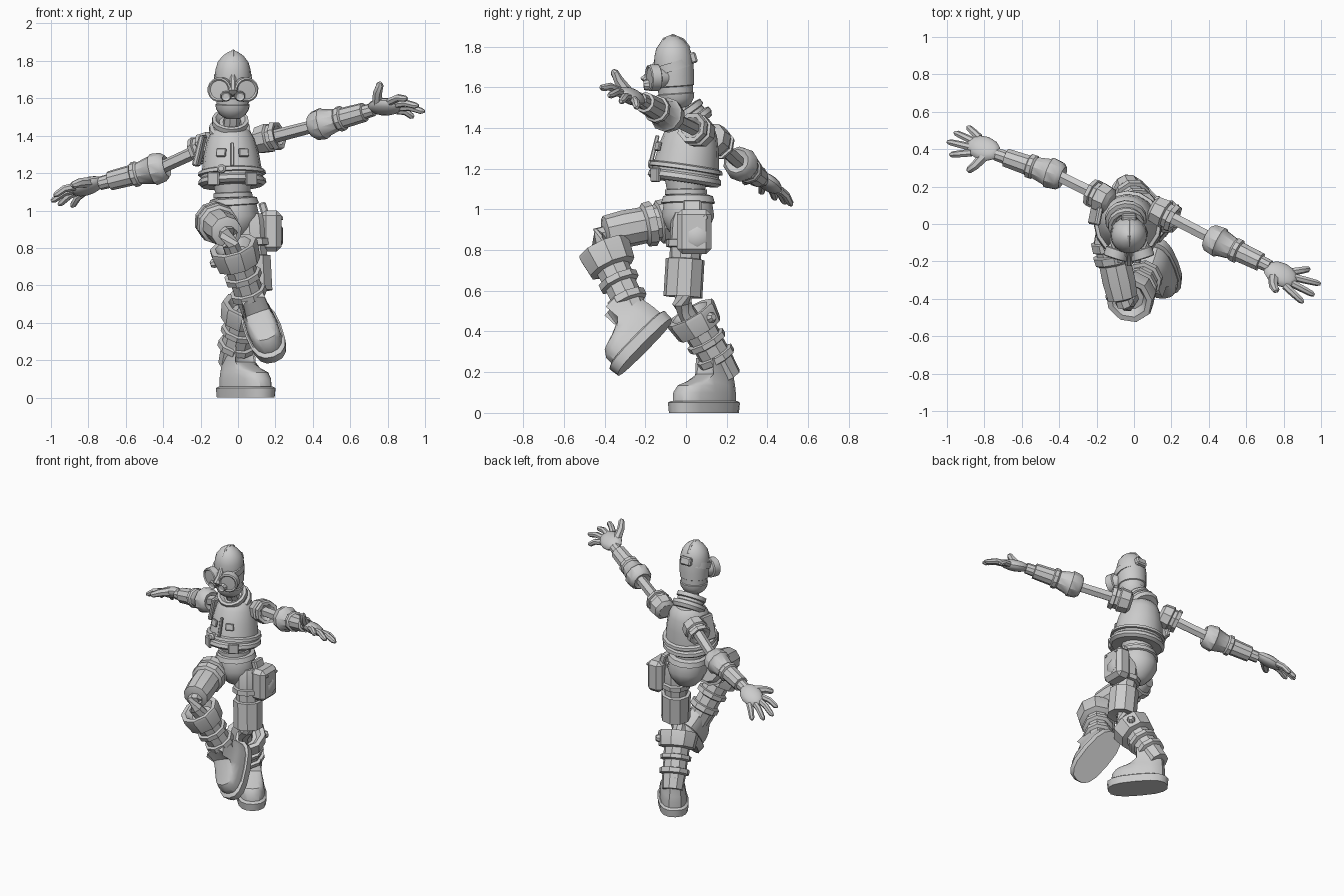
import bpy, bmesh, math
from mathutils import Vector, Matrix

cube = bpy.data.objects.get("Cube")
if cube:
    bpy.data.objects.remove(cube, do_unlink=True)

grey = bpy.data.materials.new("plain_grey")
grey.use_nodes = True
grey.diffuse_color = (0.6, 0.6, 0.6, 1)
grey.node_tree.nodes["Principled BSDF"].inputs["Base Color"].default_value = (0.6, 0.6, 0.6, 1)
parts = []


def finish(name, bm):
    """Turn a bmesh into a clean, coloured object."""
    bmesh.ops.remove_doubles(bm, verts=bm.verts, dist=0.0005)
    bmesh.ops.recalc_face_normals(bm, faces=bm.faces)
    mesh = bpy.data.meshes.new(name)
    bm.to_mesh(mesh)
    bm.free()
    mesh.materials.append(grey)
    obj = bpy.data.objects.new(name, mesh)
    bpy.context.collection.objects.link(obj)
    parts.append(obj)


def loft(name, rings):
    """Skin a stack of point rings and cap both ends."""
    bm = bmesh.new()
    loops = [[bm.verts.new(p) for p in ring] for ring in rings]
    count = len(loops[0])
    for low, high in zip(loops, loops[1:]):
        for i in range(count):
            j = (i + 1) % count
            bm.faces.new((low[i], low[j], high[j], high[i]))
    bm.faces.new(loops[0])
    bm.faces.new(loops[-1])
    finish(name, bm)


def circle(centre, direction, radius, sides):
    turn = Vector(direction).to_track_quat('Z', 'Y')
    radius = max(radius, 0.0001)
    angles = [math.tau * (i + 0.5) / sides for i in range(sides)]
    return [centre + turn @ Vector((radius * math.cos(a), radius * math.sin(a), 0)) for a in angles]


def lathe(name, start, end, profile, sides=12):
    """Turned part: profile holds (fraction along the axis, radius)."""
    a, b = Vector(start), Vector(end)
    loft(name, [circle(a.lerp(b, t), b - a, r, sides) for t, r in profile])


def tube(name, points, radii, sides=8):
    """Bent round part through a few points."""
    pts = [Vector(p) for p in points]
    rings = []
    for i, p in enumerate(pts):
        along = pts[min(i + 1, len(pts) - 1)] - pts[max(i - 1, 0)]
        rings.append(circle(p, along, radii[i], sides))
    loft(name, rings)


def box(name, centre, size, forward, bevel=0.008):
    """Bevelled block whose local z looks along forward."""
    bm = bmesh.new()
    turn = Vector(forward).to_track_quat('Z', 'Y').to_matrix().to_4x4()
    bmesh.ops.create_cube(bm, size=1, matrix=Matrix.Translation(centre) @ turn @ Matrix.Diagonal((*size, 1)))
    bmesh.ops.bevel(bm, geom=bm.edges[:], offset=bevel, segments=1, affect='EDGES')
    finish(name, bm)


def ball(name, centre, size, axes):
    bm = bmesh.new()
    bmesh.ops.create_uvsphere(bm, u_segments=12, v_segments=8, radius=1, matrix=Matrix.Translation(centre)
                              @ axes.to_4x4() @ Matrix.Diagonal((*size, 1)))
    finish(name, bm)


# Torso, waist and pelvis
lathe("vest", (-.03, -.01, 1.13), (-.04, .035, 1.44),
      [(0, .12), (0, .165), (.05, .183), (.12, .178), (.15, .166), (.19, .166), (.2, .182), (.26, .178),
       (.28, .16), (.55, .148), (.8, .128), (.94, .105), (1, .08)], 16)
lathe("waist", (-.025, 0, 1.03), (-.03, 0, 1.16),
      [(0, .1), (.3, .095), (.32, .107), (.5, .107), (.52, .097), (1, .11)], 12)
lathe("pelvis", (-.025, .01, 1.07), (-.01, .01, .84),
      [(0, .105), (.03, .125), (.17, .135), (.19, .122), (.45, .132), (.7, .108), (.9, .07), (1, .03)], 14)
lathe("collar", (-.045, .045, 1.405), (-.04, -.02, 1.5),
      [(0, .1), (.2, .113), (.4, .11), (.45, .09), (.6, .088), (.65, .1), (.88, .098), (.9, .08), (.7, .06)], 14)
tube("neck", [(-.04, .02, 1.42), (-.03, -.03, 1.5), (-.03, -.05, 1.57)], [.05, .045, .045])

# Vest details
slope = (0, -1, .25)
box("vest_placket", (-.03, -.155, 1.3), (.018, .13, .02), slope, .004)
for side in (-1, 1):
    box("chest_pocket", (-.03 + side * .06, -.137, 1.31), (.055, .045, .014), (side * .4, -1, .25), .004)
    box("hem_flap", (-.03 + side * .1, -.15, 1.17), (.07, .07, .02), (side * .6, -1, 0), .005)
lathe("vest_button", (-.085, -.14, 1.22), (-.09, -.185, 1.225), [(0, .024), (.8, .024), (1, .014)], 10)

# Head with jaw bands and crest
lathe("head", (-.03, -.045, 1.495), (-.025, -.07, 1.855),
      [(0, .045), (.05, .07), (.13, .088), (.2, .092), (.21, .086), (.3, .088), (.31, .094), (.45, .097),
       (.6, .098), (.72, .094), (.83, .082), (.92, .057), (.98, .026), (1, 0)], 18)
tube("head_crest", [(-.025, -.145, 1.74), (-.025, -.137, 1.785), (-.025, -.105, 1.835), (-.025, -.065, 1.852),
                    (-.025, -.015, 1.83), (-.025, .015, 1.79)], [.01] * 6, 6)
lathe("goggle_strap", (-.027, -.063, 1.68), (-.027, -.075, 1.72),
      [(0, .096), (0, .104), (1, .104), (1, .09)], 18)
box("strap_buckle", (-.027, .035, 1.745), (.08, .055, .035), (0, 1, .3))

# Goggles, nose and moustache
for side in (-1, 1):
    x = -.027 + side * .07
    lathe("goggle_lens", (x - side * .025, -.09, 1.65), (x + side * .005, -.185, 1.645),
          [(0, .045), (.45, .055), (.5, .066), (.95, .066), (1, .058), (.93, .05), (.95, 0)], 16)
    lathe("moustache_puff", (-.027 + side * .036, -.14, 1.615), (-.027 + side * .038, -.208, 1.61),
          [(0, .024), (.6, .03), (1, .024), (.9, .014)], 10)
tube("nose", [(-.027, -.14, 1.73), (-.027, -.17, 1.67), (-.027, -.205, 1.635), (-.027, -.2, 1.61)],
     [.014, .02, .024, .01])


def arm(side, shoulder, elbow, wrist, palm, tips, thumb):
    """Socket, rod, gauntlet and hand; tips run from first to last finger."""
    s, e, w, p = map(Vector, (shoulder, elbow, wrist, palm))
    lathe(side + "_shoulder_socket", s - (e - s) * .2, e,
          [(0, .05), (.05, .075), (.22, .082), (.24, .07), (.3, .07), (.31, .082), (.38, .076), (.37, .055),
           (.3, .03)], 8)
    lathe(side + "_upper_arm", s, e, [(0, .036), (1, .034)], 6)
    lathe(side + "_gauntlet", e - (w - e) * .1, w,
          [(.05, .03), (0, .06), (.06, .078), (.22, .086), (.25, .076), (.46, .06), (.49, .068), (.56, .068),
           (.58, .056), (.95, .052), (.96, .038), (1.12, .036)], 10)
    # Hand frame: along the hand, across the knuckles, through the palm
    points = [Vector(t) for t in tips]
    along = (sum(points, Vector()) / 4 - w).normalized()
    across = points[0] - points[-1]
    across = (across - along * across.dot(along)).normalized()
    axes = Matrix((along, across, along.cross(across))).transposed()
    ball(side + "_palm", p, (.098, .07, .038), axes)
    for i, tip in enumerate(points):
        base = p + along * .05 + across * (.05 - .033 * i)
        knuckle = base.lerp(tip, .5) + Vector((0, 0, .012))
        tube(side + "_finger", [base, knuckle, base.lerp(tip, .88), tip], [.021, .02, .017, .008], 7)
    root, end = p + across * .03 - along * .03, Vector(thumb)
    bend = root.lerp(end, .5) + across * .015
    tube(side + "_thumb", [root, bend, root.lerp(end, .9), end], [.03, .025, .02, .009], 7)


arm("left", (.15, .06, 1.385), (.42, -.08, 1.455), (.69, -.21, 1.53), (.785, -.27, 1.555),
    [(.905, -.42, 1.6), (.965, -.38, 1.56), (.998, -.32, 1.53), (.94, -.24, 1.5)], (.76, -.36, 1.685))
arm("right", (-.17, .14, 1.34), (-.41, .26, 1.23), (-.7, .36, 1.155), (-.805, .405, 1.13),
    [(-.985, .37, 1.08), (-.998, .44, 1.05), (-.96, .49, 1.03), (-.89, .52, 1.02)], (-.89, .28, 1.135))
box("right_shoulder_plate", (-.205, .045, 1.32), (.1, .17, .03), (-1, .2, .25))


def boot(side, top, ankle, sole, forward, up, outer):
    """Ribbed shaft, then a shoe lofted from rounded outlines."""
    a, b = Vector(top), Vector(ankle)
    lathe(side + "_boot_shaft", a, b,
          [(.2, .07), (.1, .1), (.1, .13), (.14, .134), (.36, .12), (.38, .085), (.49, .083), (.5, .102),
           (.57, .102), (.59, .08), (.72, .08), (.73, .099), (.81, .099), (.83, .078), (1.08, .07)], 9)
    d = Vector(forward).normalized()
    u = Vector(up)
    u = (u - d * u.dot(d)).normalized()
    across = d.cross(u)

    def outline(height, toe, heel, half):
        ring = []
        for i in range(16):
            c, s = math.cos(math.tau * i / 16), math.sin(math.tau * i / 16)
            reach = toe if c > 0 else heel
            x = math.copysign(abs(c) ** .7, c) * reach
            y = math.copysign(abs(s) ** .8, s) * half
            ring.append(Vector(sole) + d * x + across * y + u * height)
        return ring

    loft(side + "_sole", [outline(*row) for row in
                          ((0, .2, .195, .095), (.05, .205, .2, .1), (.058, .19, .185, .09))])
    loft(side + "_shoe", [outline(*row) for row in
                          ((.05, .178, .178, .085), (.1, .175, .178, .085), (.135, .148, .175, .08),
                           (.155, .08, .172, .075), (.19, -.01, .17, .07), (.27, -.04, .165, .064))])
    # Stud on the outer side of the boot flange
    hub = a.lerp(b, .24)
    outward = (b - a).cross(d).normalized() * outer
    lathe(side + "_boot_stud", hub + outward * .1, hub + outward * .145,
          [(0, .026), (.7, .026), (1, .016)], 8)


boot("left", (.055, 0, .525), (-.03, .19, .2), (.04, .09, 0), (.64, -.77, 0), (0, 0, 1), -1)
boot("right", (-.04, -.425, .85), (.085, -.25, .47), (.145, -.2, .325), (.27, -.68, -.68), (-.2, -.7, .65), 1)

# Left leg, straight
lathe("left_thigh", (.07, .01, .98), (.092, -.015, .57),
      [(0, .07), (.1, .083), (.32, .083), (.33, .1), (.41, .1), (.42, .08), (.54, .078), (.55, .097),
       (1, .097), (.98, .07)], 9)
tube("left_knee", [(.085, -.015, .6), (.08, -.02, .54), (.055, .0, .5), (.03, .05, .42)], [.05, .048, .045, .05])

# Right leg, raised
lathe("right_thigh", (-.14, -.04, .955), (-.055, -.42, .88),
      [(0, .07), (.12, .09), (.13, .108), (.24, .108), (.26, .09), (.31, .09), (.32, .112), (.42, .108),
       (.45, .09), (.7, .092), (.93, .084), (.96, .05)], 10)
tube("right_knee", [(-.07, -.36, .885), (-.05, -.42, .87), (-.04, -.425, .82), (-.01, -.37, .74)],
     [.045, .05, .046, .05])

# Hip pouch with a lozenge plate and rivets
box("hip_pouch", (.178, .04, .89), (.17, .22, .11), (1, 0, 0), .026)
lathe("pouch_lozenge", (.225, .055, .865), (.24, .055, .865), [(0, .05), (.6, .05), (1, .04)], 6)
for y in (-.005, .095):
    lathe("pouch_rivet", (.22, y, .96), (.24, y, .96), [(0, .012), (1, .01)], 8)
box("pouch_hanger", (.14, .03, 1.0), (.09, .09, .04), (1, 0, .3))

# Smooth shading with crisp edges
bpy.ops.object.select_all(action='DESELECT')
for obj in parts:
    obj.select_set(True)
bpy.context.view_layer.objects.active = parts[0]
bpy.ops.object.shade_smooth_by_angle(angle=math.radians(35))
